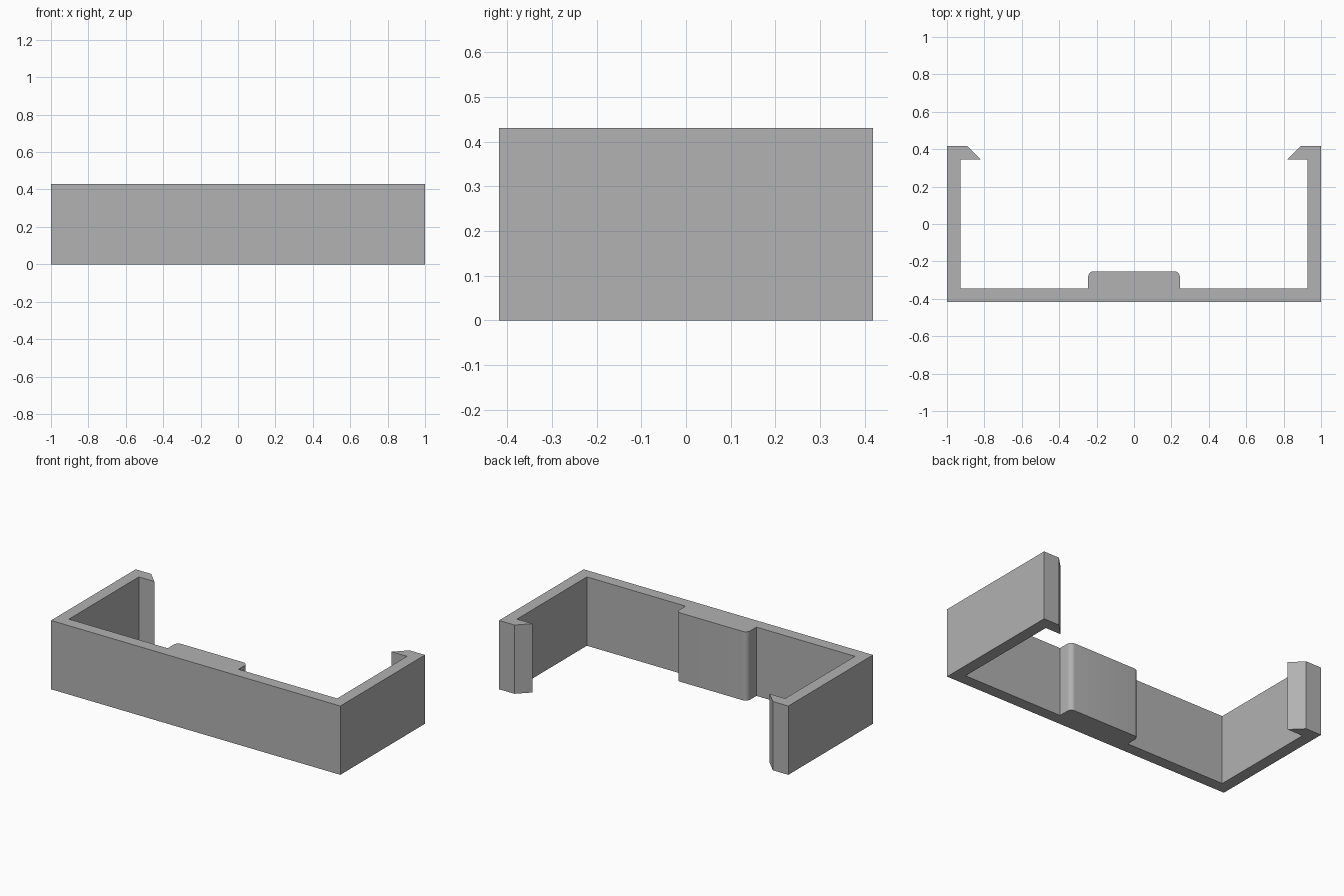
import bpy, bmesh
from math import sin, cos, pi

cube = bpy.data.objects.get("Cube")
if cube:
    bpy.data.objects.remove(cube, do_unlink=True)

HEIGHT = 0.43
DEPTH = 0.418      # half depth of the bracket
INNER = 0.345      # inner face of the front wall and of the hooks
PAD_X, PAD_Y, RADIUS = 0.245, -0.253, 0.03

grey = bpy.data.materials.new("plain_grey")
grey.use_nodes = True
colour = (0.445, 0.445, 0.445, 1)
grey.diffuse_color = colour
grey.node_tree.nodes["Principled BSDF"].inputs["Base Color"].default_value = colour

# Left half of the outline: outer wall, hook, inner wall, rounded pad
half = [(1, -DEPTH), (1, DEPTH), (0.893, DEPTH), (0.82, INNER),
        (0.927, INNER), (0.927, -INNER), (PAD_X, -INNER)]
steps = 8
for i in range(steps + 1):
    a = pi / 2 * i / steps
    half.append((PAD_X - RADIUS + RADIUS * cos(a),
                 PAD_Y - RADIUS + RADIUS * sin(a)))

# Mirror to a full outline and extrude it upwards
outline = half + [(-x, y) for x, y in reversed(half)]
bm = bmesh.new()
base = bm.faces.new([bm.verts.new((x, y, 0)) for x, y in outline])
top = bmesh.ops.extrude_face_region(bm, geom=[base], use_keep_orig=True)
bmesh.ops.translate(bm, vec=(0, 0, HEIGHT),
                    verts=[v for v in top["geom"] if isinstance(v, bmesh.types.BMVert)])
bmesh.ops.recalc_face_normals(bm, faces=bm.faces)

mesh = bpy.data.meshes.new("clip_bracket")
bm.to_mesh(mesh)
bm.free()
mesh.materials.append(grey)
bracket = bpy.data.objects.new("clip_bracket", mesh)
bpy.context.collection.objects.link(bracket)

# Smooth only the rounded pad corners
bpy.ops.object.select_all(action="DESELECT")
bracket.select_set(True)
bpy.context.view_layer.objects.active = bracket
bpy.ops.object.shade_smooth_by_angle(angle=pi / 6)
